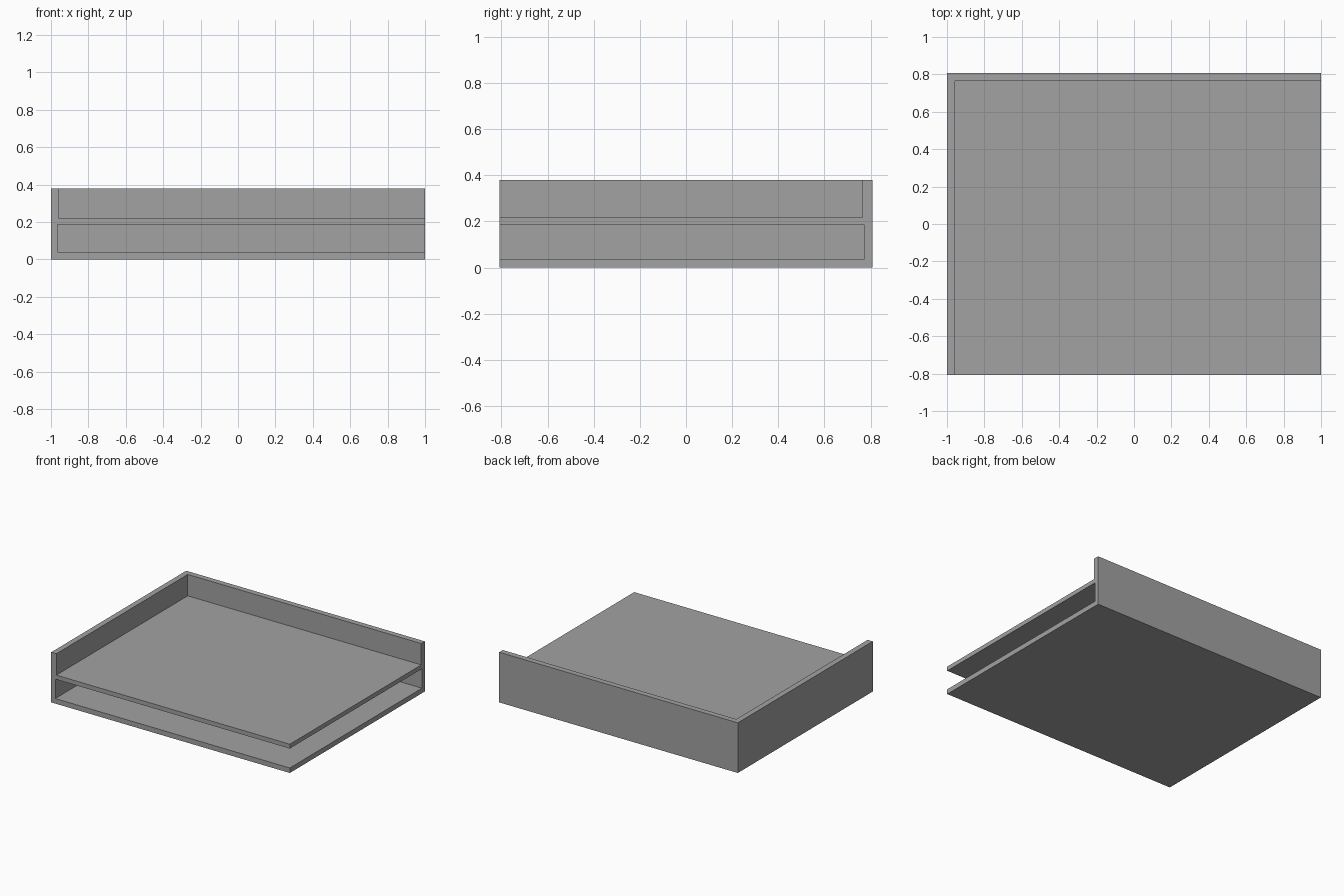
import bpy

old = bpy.data.objects.get("Cube")
if old:
    bpy.data.objects.remove(old, do_unlink=True)

# Overall half sizes and height
HX, HY, H = 1.0, 0.808, 0.38
MARGIN = 0.2  # cutters run past the open sides

grey = bpy.data.materials.new("mid grey")
grey.use_nodes = True
colour = (0.36, 0.36, 0.36, 1)
grey.diffuse_color = colour
grey.node_tree.nodes["Principled BSDF"].inputs["Base Color"].default_value = colour


def box(name, low, high):
    """Axis-aligned box between two corners."""
    bpy.ops.mesh.primitive_cube_add(size=1)
    ob = bpy.context.object
    ob.name = name
    for v in ob.data.vertices:
        v.co = [high[i] if v.co[i] > 0 else low[i] for i in range(3)]
    ob.data.materials.append(grey)
    return ob


def hollow(body, wall, bottom, top):
    """Cut a space open to the front and left, keeping right and back walls."""
    cutter = box("space_cutter",
                 (-HX + wall, -HY - MARGIN, bottom),
                 (HX + MARGIN, HY - wall, top))
    cutter.hide_render = True
    mod = body.modifiers.new("space", 'BOOLEAN')
    mod.operation = 'DIFFERENCE'
    mod.solver = 'EXACT'
    mod.object = cutter
    bpy.context.view_layer.objects.active = body
    bpy.ops.object.modifier_apply(modifier=mod.name)
    bpy.data.objects.remove(cutter, do_unlink=True)


# Two-level tray: base, middle shelf and two joined walls
tray = box("two_level_tray", (-HX, -HY, 0), (HX, HY, H))
hollow(tray, 0.034, 0.038, 0.185)        # lower level
hollow(tray, 0.043, 0.218, H + MARGIN)   # upper level
